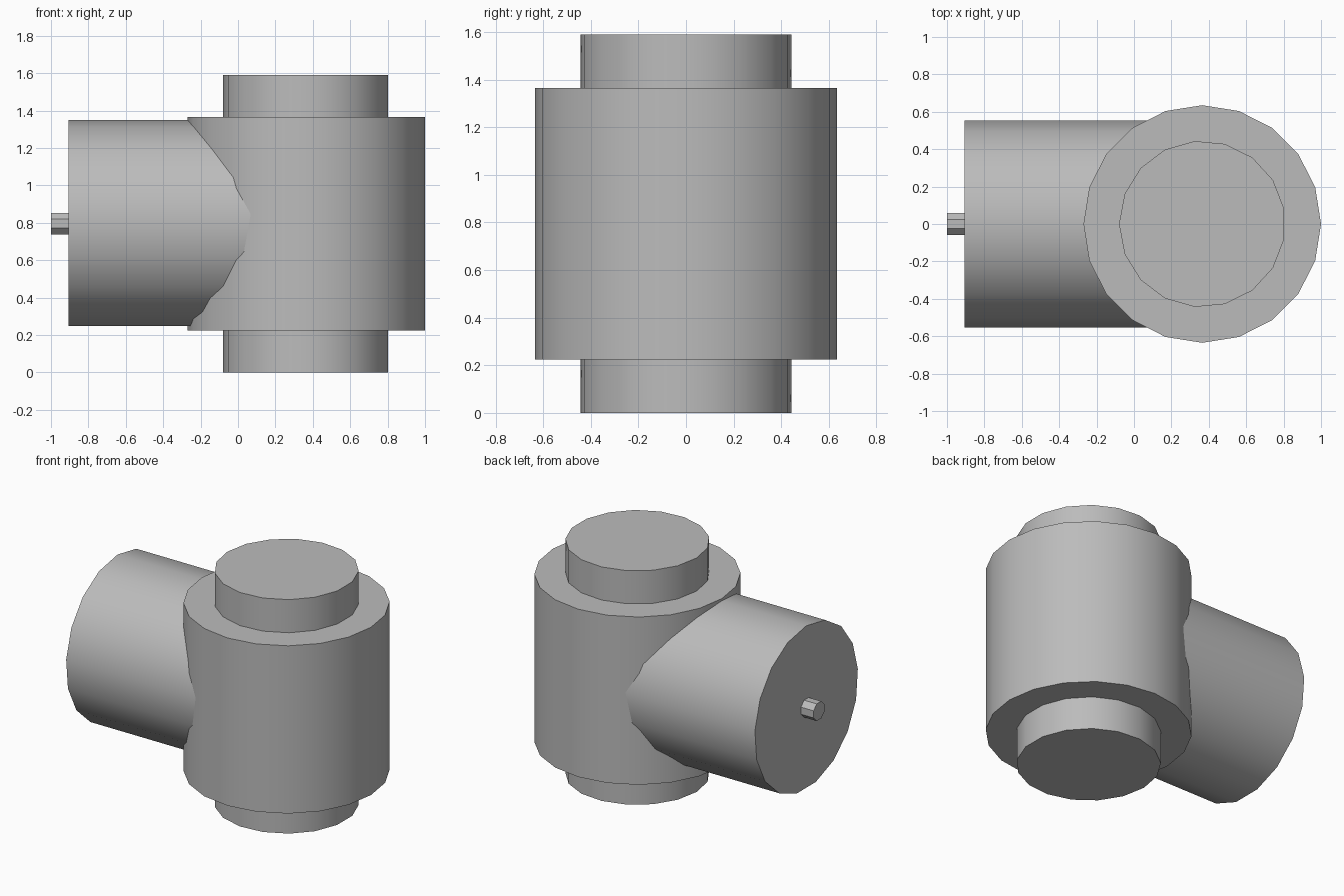
import bpy, bmesh, math
from mathutils import Matrix

old = bpy.data.objects.get("Cube")
if old:
    bpy.data.objects.remove(old, do_unlink=True)

# Single grey finish
grey = bpy.data.materials.new("plain_grey")
grey.use_nodes = True
colour = (0.5, 0.5, 0.5, 1)
grey.diffuse_color = colour
grey.node_tree.nodes["Principled BSDF"].inputs["Base Color"].default_value = colour

AXIS_X = 0.365   # centre of the upright body
MID_Z = 0.795    # height of the side branch


def cylinder(name, sides, radius, start, end, axis="Z", turn=0):
    """Capped cylinder along Z (upright) or X (sideways) between two coordinates."""
    mesh = bpy.data.meshes.new(name)
    bm = bmesh.new()
    bmesh.ops.create_cone(bm, cap_ends=True, segments=sides, radius1=radius,
                          radius2=radius, depth=end - start)
    # Put the first corner on local +X before applying the requested turn
    first = max(bm.verts, key=lambda v: v.co.x + 0.001 * v.co.y)
    turn = math.radians(turn) - math.atan2(first.co.y, first.co.x)
    matrix = Matrix.Rotation(turn, 4, "Z")
    middle = (start + end) / 2
    if axis == "X":
        matrix = Matrix.Translation((middle, 0, MID_Z)) @ Matrix.Rotation(math.pi / 2, 4, "Y") @ matrix
    else:
        matrix = Matrix.Translation((AXIS_X, 0, middle)) @ matrix
    bm.transform(matrix)
    bm.to_mesh(mesh)
    bm.free()
    mesh.materials.append(grey)
    obj = bpy.data.objects.new(name, mesh)
    bpy.context.collection.objects.link(obj)
    bpy.ops.object.select_all(action="DESELECT")
    obj.select_set(True)
    bpy.context.view_layer.objects.active = obj
    bpy.ops.object.shade_smooth_by_angle(angle=math.radians(30))
    return obj


# Upright body with a narrower collar at each end
cylinder("main_body", 20, 0.635, 0.225, 1.365)
cylinder("lower_collar", 17, 0.445, 0, 0.225, turn=180)
cylinder("upper_collar", 17, 0.445, 1.365, 1.59, turn=180)

# Sideways branch, running into the body, with a small pin on its end
cylinder("side_branch", 17, 0.555, -0.905, AXIS_X, axis="X", turn=180)
cylinder("end_pin", 8, 0.063, -1, -0.905, axis="X", turn=22.5)
